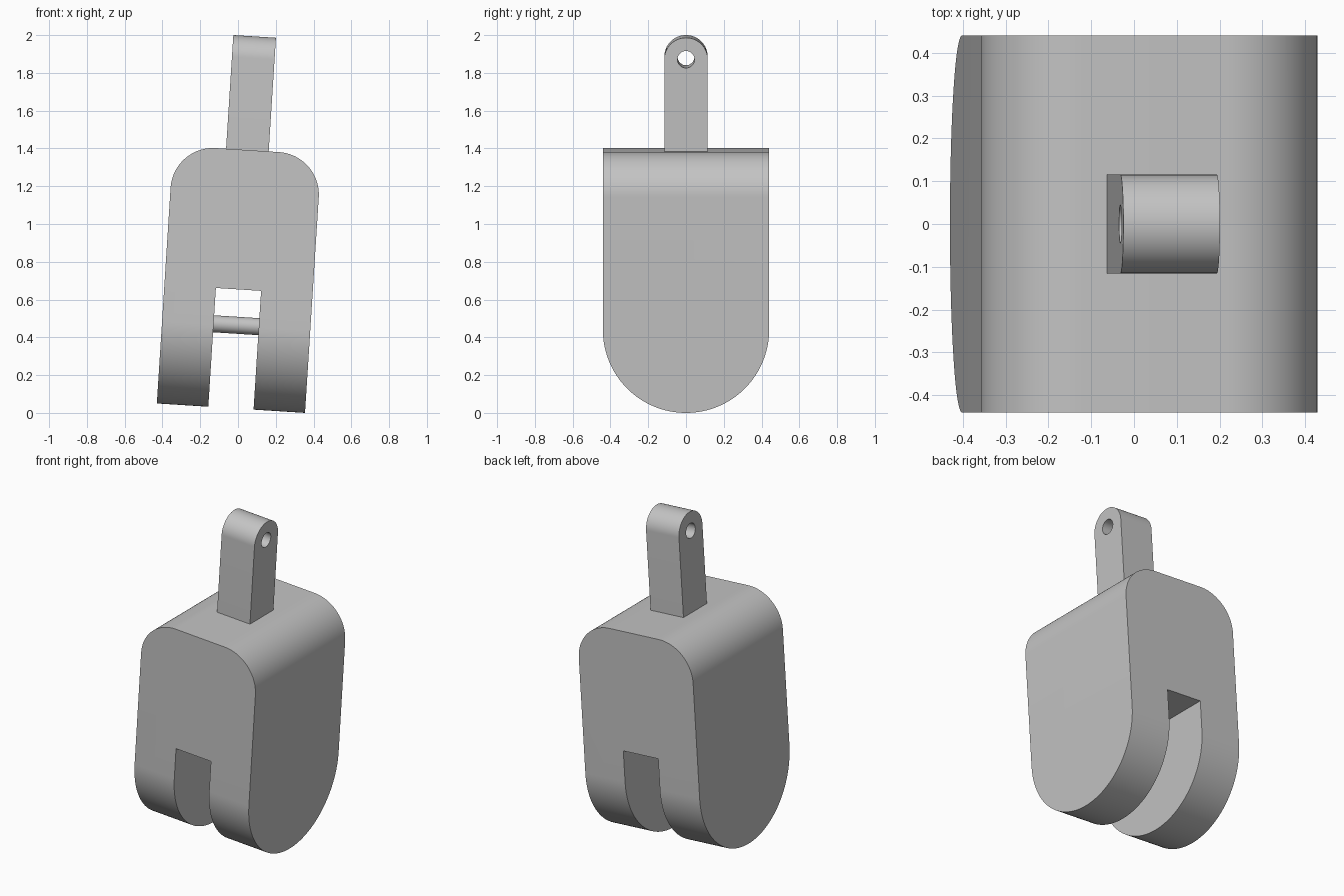
import bpy, bmesh, math

if "Cube" in bpy.data.objects:
    bpy.data.objects.remove(bpy.data.objects["Cube"])

TILT = math.radians(3.65)          # whole fitting leans towards +x
BASE = (-0.0375, 0, 0.025)
HALF_W, HALF_D, BODY_TOP = 0.393, 0.44, 1.369
TAB_HALF, TAB_R, TAB_TOP = 0.113, 0.115, 1.972
SLOT_HALF, SLOT_TOP = 0.12, 0.63
CORNER, PIN_R = 0.225, 0.045

grey = bpy.data.materials.new("plain grey")
grey.use_nodes = True
colour = (0.55, 0.55, 0.55, 1)
grey.diffuse_color = colour
grey.node_tree.nodes["Principled BSDF"].inputs["Base Color"].default_value = colour


def arc(cx, cz, r, start, end, n=24):
    angles = [math.radians(start + (end - start) * i / n) for i in range(n + 1)]
    return [(cx + r * math.cos(a), cz + r * math.sin(a)) for a in angles]


def prism(name, outline, axis, half):
    """Extrude an (across, up) outline symmetrically along x or y."""
    bm = bmesh.new()
    place = (lambda a, z, d: (d, a, z)) if axis == "x" else (lambda a, z, d: (a, d, z))
    face = bm.faces.new([bm.verts.new(place(a, z, -half)) for a, z in outline])
    moved = bmesh.ops.extrude_face_region(bm, geom=[face])["geom"]
    shift = place(0, 0, 2 * half)
    bmesh.ops.translate(bm, vec=shift, verts=[v for v in moved if isinstance(v, bmesh.types.BMVert)])
    bmesh.ops.recalc_face_normals(bm, faces=bm.faces)
    mesh = bpy.data.meshes.new(name)
    bm.to_mesh(mesh)
    bm.free()
    mesh.materials.append(grey)
    obj = bpy.data.objects.new(name, mesh)
    bpy.context.collection.objects.link(obj)
    return obj


def activate(obj):
    bpy.ops.object.select_all(action="DESELECT")
    obj.select_set(True)
    bpy.context.view_layer.objects.active = obj


def combine(obj, tool, operation):
    mod = obj.modifiers.new("shape", "BOOLEAN")
    mod.operation, mod.object, mod.solver = operation, tool, "EXACT"
    activate(obj)
    bpy.ops.object.modifier_apply(modifier=mod.name)
    bpy.data.objects.remove(tool)


# Body: rounded shoulders across, half-round bottom in depth
inner, shoulder = HALF_W - CORNER, BODY_TOP - CORNER
front = [(-HALF_W, -0.1), (HALF_W, -0.1)]
front += arc(inner, shoulder, CORNER, 0, 90) + arc(-inner, shoulder, CORNER, 90, 180)
body = prism("body", front, "y", HALF_D)
side = arc(0, HALF_D, HALF_D, 180, 360, 64) + [(HALF_D, 1.6), (-HALF_D, 1.6)]
combine(body, prism("side_cutter", side, "x", 0.6), "INTERSECT")

# Slot between the two cheeks
slot = [(-SLOT_HALF, -0.2), (SLOT_HALF, -0.2), (SLOT_HALF, SLOT_TOP), (-SLOT_HALF, SLOT_TOP)]
combine(body, prism("slot_cutter", slot, "y", 0.6), "DIFFERENCE")

# Axle pin across the slot
pin = prism("axle_pin", arc(0, HALF_D, PIN_R, 0, 345, 23), "x", SLOT_HALF)

# Round-ended tab with an eye hole
eye_z = TAB_TOP - TAB_R
tab_outline = [(-TAB_R, BODY_TOP), (TAB_R, BODY_TOP)] + arc(0, eye_z, TAB_R, 0, 180, 40)
tab = prism("eye_tab", tab_outline, "x", TAB_HALF)
combine(tab, prism("eye_cutter", arc(0, eye_z, PIN_R, 0, 350, 35), "x", 0.3), "DIFFERENCE")

# Lean the parts together and smooth the round surfaces
for part in (body, pin, tab):
    part.location = BASE
    part.rotation_euler = (0, TILT, 0)
    activate(part)
    bpy.ops.object.shade_smooth_by_angle(angle=math.radians(30))
